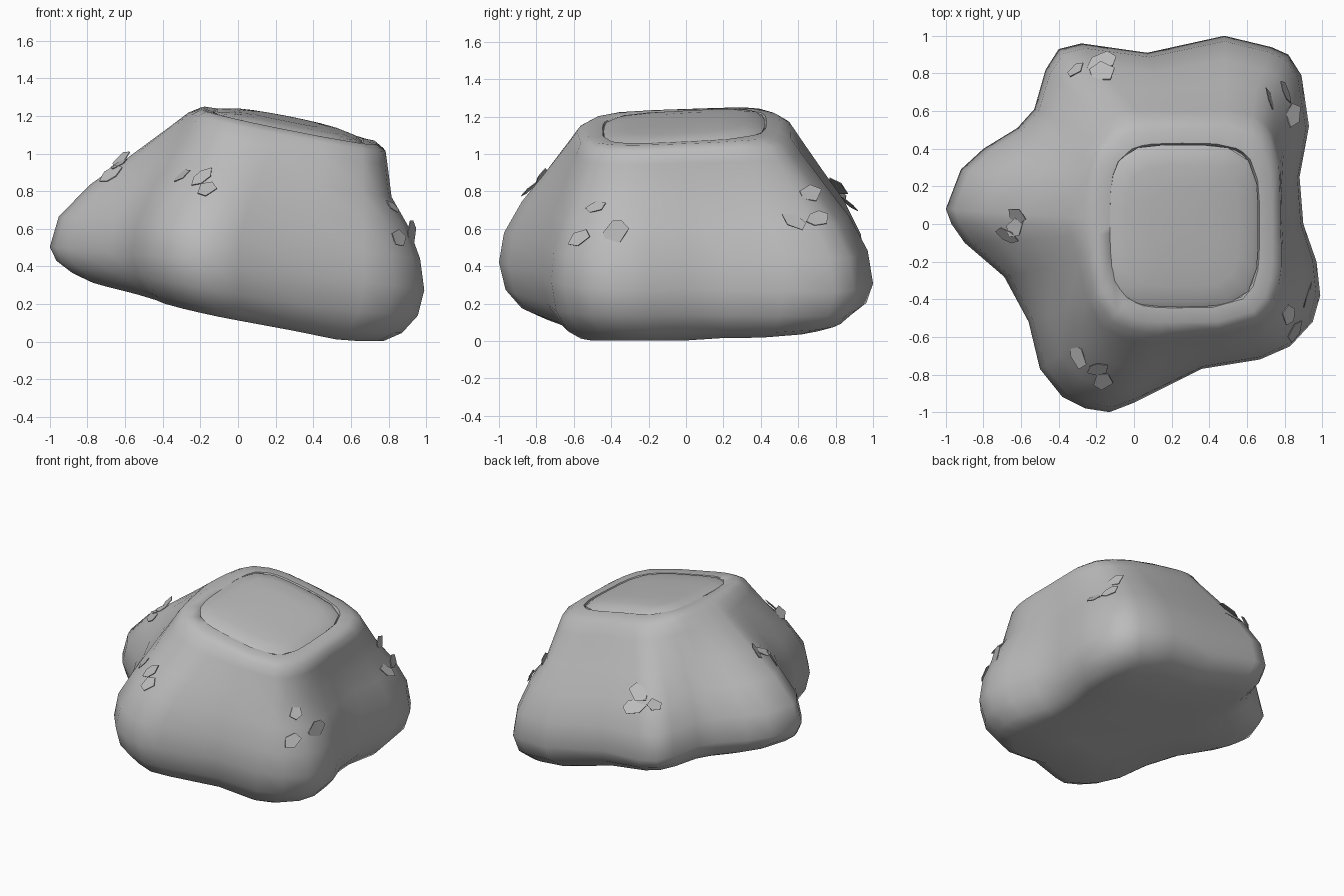
import bpy, bmesh, math, random
from mathutils import Vector, Matrix

if "Cube" in bpy.data.objects:
    bpy.data.objects.remove(bpy.data.objects["Cube"])

random.seed(4)
grey = bpy.data.materials.new("plain grey")
grey.diffuse_color = (0.5, 0.5, 0.5, 1)
grey.use_nodes = True
grey.node_tree.nodes["Principled BSDF"].inputs["Base Color"].default_value = grey.diffuse_color

# five-lobed foot outline, clockwise from the left lobe
FOOT = [(-1, .08), (-.92, .29), (-.8, .4), (-.62, .51), (-.53, .61), (-.47, .82), (-.4, .93),
        (-.28, .96), (.07, .91), (.48, 1), (.73, .94), (.82, .9), (.89, .79), (.93, .52),
        (.88, .25), (.9, 0), (.97, -.2), (.99, -.38), (.95, -.52), (.83, -.65), (.67, -.72),
        (.36, -.77), (0, -.95), (-.13, -1), (-.26, -.98), (-.38, -.92), (-.5, -.77),
        (-.56, -.52), (-.69, -.28), (-.9, -.1), (-.97, 0)]


def rounded_box(a, cx, cy, rx, ry, n):
    c, s = math.cos(a), math.sin(a)
    r = (abs(c / rx) ** n + abs(s / ry) ** n) ** (-1 / n)
    return cx + r * c, cy + r * s


def rim_z(x, y):
    crown = max(0, 1 - ((x - .28) / .5) ** 2)
    back_drop = .22 * max(0, y - .36)
    return 1.195 - .2 * x + .03 * y + crown * (.015 + .04 * y) - back_drop


def foot_z(x, y):
    return max(.003, .15 - .21 * x + .05 * y)


def loft(name, rings, angle):
    bm = bmesh.new()
    loops = [[bm.verts.new(p) for p in ring] for ring in rings]
    n = len(loops[0])
    for a, b in zip(loops, loops[1:]):
        for i in range(n):
            bm.faces.new((a[i], a[(i + 1) % n], b[(i + 1) % n], b[i]))
    for end in (loops[0], loops[-1]):
        c = sum((v.co for v in end), Vector()) / n
        tip = bm.verts.new(c)
        for i in range(n):
            bm.faces.new((end[i], end[(i + 1) % n], tip))
    bmesh.ops.recalc_face_normals(bm, faces=bm.faces)
    return add(name, bm, angle)


def add(name, bm, angle):
    me = bpy.data.meshes.new(name)
    bm.to_mesh(me)
    bm.free()
    me.materials.append(grey)
    ob = bpy.data.objects.new(name, me)
    bpy.context.collection.objects.link(ob)
    bpy.ops.object.select_all(action='DESELECT')
    ob.select_set(True)
    bpy.context.view_layer.objects.active = ob
    bpy.ops.object.shade_smooth_by_angle(angle=math.radians(angle))
    return ob


# leaning stump body: underside, widest ring, flank rings, rim, shallow recess
angles = [math.atan2(y, x - .1) for x, y in FOOT]
wide = [Vector((x, y, .385 - .12 * x - .02 * y)) for x, y in FOOT]
rim = []
for a in angles:
    x, y = rounded_box(a, .28, -.01, .49, .54, 4)
    rim.append(Vector((x, y, rim_z(x, y))))

rings = []
for scale, lift in ((.4, 0), (.78, 0), (.88, .16), (.965, .5)):
    ring = []
    for p in wide:
        x, y = p.x * scale, p.y * scale
        low = foot_z(x, y)
        ring.append(Vector((x, y, low + (p.z - low) * lift)))
    rings.append(ring)
rings.append(wide)
# (height, inward share, extra inward share on the steep right side)
for h, s, extra in ((.22, .06, .04), (.45, .27, .12), (.65, .53, .25), (.88, .82, .06), (.97, .93, 0)):
    ring = []
    for w, r in zip(wide, rim):
        sx = s + extra * min(1, max(0, w.x / .8))
        ring.append(Vector((w.x + (r.x - w.x) * sx, w.y + (r.y - w.y) * s, w.z + (r.z - w.z) * h)))
    rings.append(ring)
# inner rim edge follows the crowned top, then drops behind the cut
for k, dz in ((.95, .005), (.81, 0), (.79, -.03)):
    ring = []
    for p in rim:
        x, y = .27 + (p.x - .28) * k, p.y * k
        ring.append(Vector((x, y, rim_z(x, y) + dz)))
    rings.append(ring)
body = loft("stump_body", rings, 60)

# domed cut top
cap_rings = []
for k, dz in ((1, -.03), (1, -.008), (.93, .008), (.75, .02), (.45, .028)):
    ring = []
    for i in range(24):
        x, y = rounded_box(math.tau * i / 24, .26, -.01, .4, .43, 4)
        x, y = .26 + (x - .26) * k, -.01 + (y + .01) * k
        ring.append(Vector((x, y, rim_z(x, y) + dz)))
    cap_rings.append(ring)
loft("cut_top", cap_rings, 40)

# clusters of small bark chips, one on each lobe
CLUSTERS = {
    "left": [(-.62, .04, .97), (-.7, -.08, .92), (-.64, -.02, .95)],
    "front": [(-.28, -.68, .86), (-.18, -.72, .83), (-.16, -.8, .78)],
    "right": [(.8, -.47, .7), (.9, -.37, .58), (.83, -.55, .54)],
    "back_right": [(.71, .65, .78), (.81, .7, .66), (.83, .58, .63)],
    "back": [(-.3, .81, .76), (-.17, .84, .73), (-.17, .78, .8)],
}
for side, spots in CLUSTERS.items():
    bm = bmesh.new()
    for k, spot in enumerate(spots):
        _, at, normal, _ = body.closest_point_on_mesh(Vector(spot))
        tilt = Vector([random.uniform(-.35, .35) for _ in range(3)])
        turn = (normal + tilt).to_track_quat('Z', 'Y').to_matrix().to_4x4()
        place = Matrix.Translation(at + normal * .018) @ turn @ Matrix.Rotation(random.uniform(0, 6), 4, 'Z')
        n = 5 + k % 2
        size = random.uniform(.065, .085)
        verts = []
        for i in range(n):
            r = size * random.uniform(.75, 1.15)
            a = math.tau * i / n
            verts.append(bm.verts.new(place @ Vector((r * math.cos(a), .7 * r * math.sin(a), 0))))
        face = bm.faces.new(verts)
        out = bmesh.ops.extrude_face_region(bm, geom=[face])
        for v in out["geom"]:
            if isinstance(v, bmesh.types.BMVert):
                v.co -= normal * .005
    bmesh.ops.recalc_face_normals(bm, faces=bm.faces)
    add(side + "_bark_chips", bm, 30)
